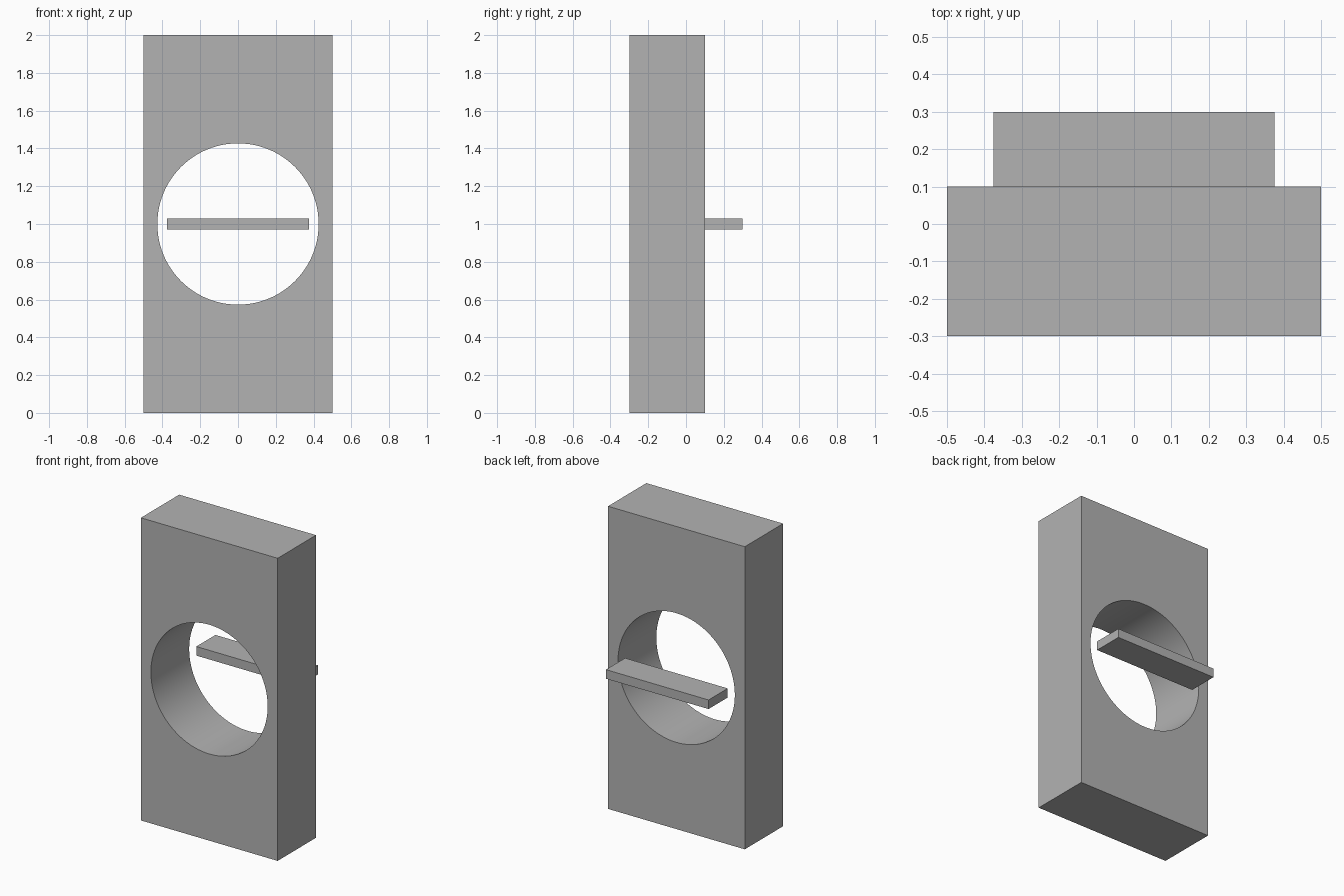
import bpy
import math

cube = bpy.data.objects.get("Cube")
if cube:
    bpy.data.objects.remove(cube, do_unlink=True)

# Single grey colour
grey = bpy.data.materials.new("grey")
grey.use_nodes = True
colour = (0.45, 0.45, 0.45, 1)
grey.diffuse_color = colour
grey.node_tree.nodes["Principled BSDF"].inputs["Base Color"].default_value = colour


def box(name, size, centre):
    bpy.ops.mesh.primitive_cube_add(size=1, location=centre)
    obj = bpy.context.object
    obj.name = name
    obj.scale = size
    bpy.ops.object.transform_apply(location=False, rotation=False, scale=True)
    obj.data.materials.append(grey)
    return obj


# Upright slab
slab = box("slab", (1, 0.4, 2), (0, -0.1, 1))

# Round hole cut from front to back
bpy.ops.mesh.primitive_cylinder_add(
    vertices=96, radius=0.427, depth=1,
    location=(0, -0.1, 1), rotation=(math.pi / 2, 0, 0))
cutter = bpy.context.object
cutter.name = "hole_cutter"
cutter.hide_render = True
cutter.data.materials.append(grey)

cut = slab.modifiers.new("round_hole", 'BOOLEAN')
cut.operation = 'DIFFERENCE'
cut.solver = 'EXACT'
cut.object = cutter

bpy.ops.object.select_all(action='DESELECT')
slab.select_set(True)
bpy.context.view_layer.objects.active = slab
bpy.ops.object.modifier_apply(modifier=cut.name)
bpy.data.objects.remove(cutter, do_unlink=True)
bpy.ops.object.shade_smooth_by_angle(angle=math.radians(30))

# Thin crossbar behind the hole
box("crossbar", (0.75, 0.2, 0.06), (0, 0.2, 1))
